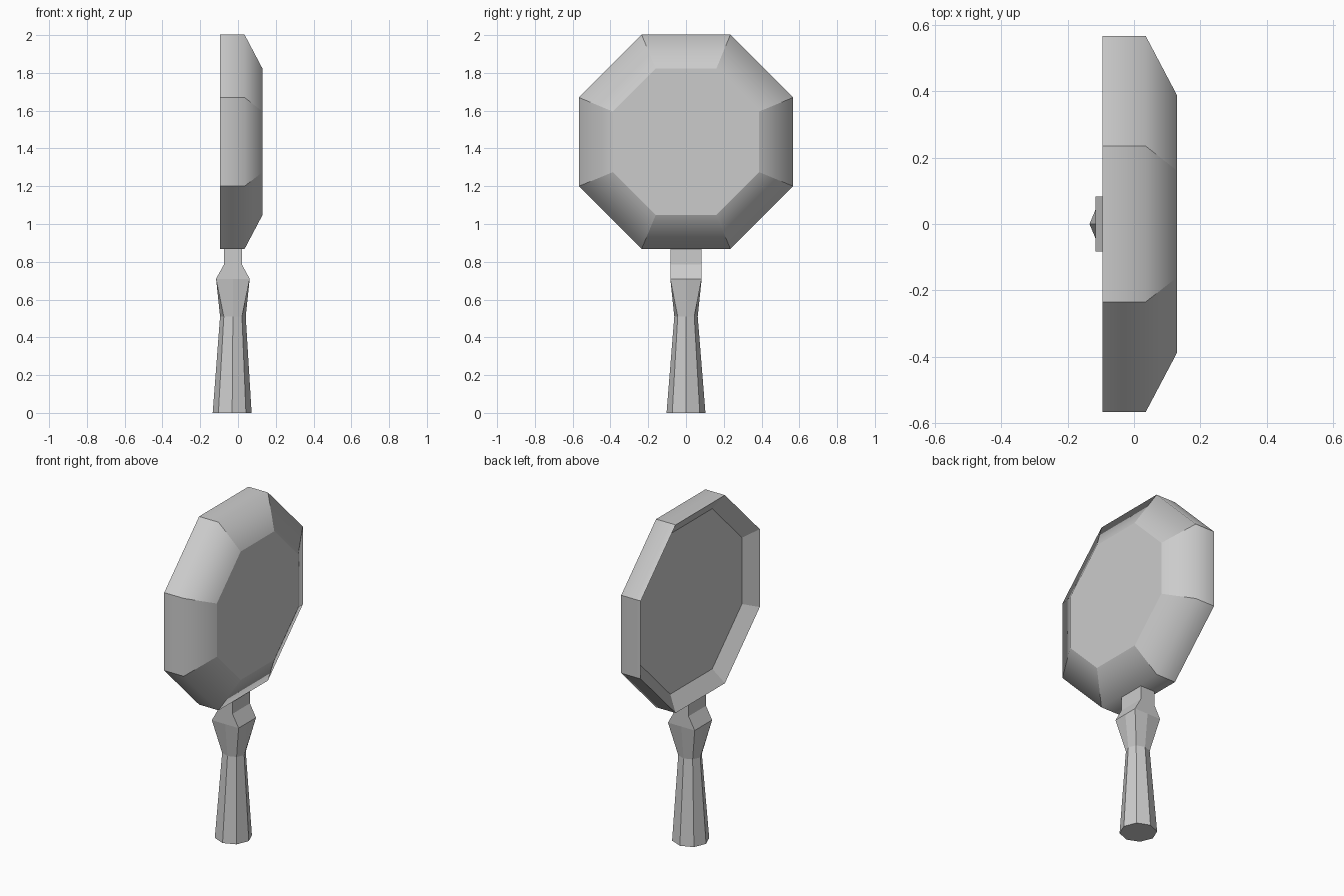
import bpy, bmesh, math

if "Cube" in bpy.data.objects:
    bpy.data.objects.remove(bpy.data.objects["Cube"])


def loft(name, rings, smooth_rings=()):
    """Skin a stack of equal-length rings and cap both ends."""
    bm = bmesh.new()
    rows = [[bm.verts.new(p) for p in ring] for ring in rings]
    n = len(rows[0])
    for a, b in zip(rows, rows[1:]):
        for i in range(n):
            j = (i + 1) % n
            bm.faces.new((a[i], a[j], b[j], b[i]))
    bm.faces.new(rows[0])
    bm.faces.new(rows[-1])
    bmesh.ops.recalc_face_normals(bm, faces=bm.faces)
    # Everything is faceted except the chosen soft rings
    for f in bm.faces:
        f.smooth = bool(smooth_rings)
    soft = {v for r in smooth_rings for v in rows[r]}
    for e in bm.edges:
        e.smooth = all(v in soft for v in e.verts)
    mesh = bpy.data.meshes.new(name)
    bm.to_mesh(mesh)
    bm.free()
    obj = bpy.data.objects.new(name, mesh)
    bpy.context.collection.objects.link(obj)
    return obj


def pan_ring(x, apothem):
    """Octagon with flat sides up, down, left and right, facing x."""
    r = apothem / math.cos(math.pi / 8)
    angles = [math.pi / 8 + i * math.pi / 4 for i in range(8)]
    return [(x, r * math.cos(a), 1.435 + r * math.sin(a)) for a in angles]


def grip_ring(z, rx, ry, diag, cx=-0.027):
    """Eight points: diag 0.707 gives an octagon, diag 1 gives a square."""
    dirs = [(1, 0), (diag, diag), (0, 1), (-diag, diag),
            (-1, 0), (-diag, -diag), (0, -1), (diag, -diag)]
    return [(cx + rx * u, ry * v, z) for u, v in dirs]


# Pan: inner floor, rim, side wall, sloped wall, flat underside
loft("pan_body", [pan_ring(x, a) for x, a in (
    (-0.035, 0.483), (-0.095, 0.567), (0.035, 0.567), (0.13, 0.387))],
    smooth_rings=(2,))

# Grip: octagonal base and waist blending to a square top
loft("handle_grip", [
    grip_ring(0.0, 0.103, 0.103, 0.707, -0.031),
    grip_ring(0.51, 0.068, 0.062, 0.707),
    grip_ring(0.71, 0.089, 0.083, 1.0)])

# Neck: flared collar narrowing to a flat tang under the pan
loft("handle_neck", [
    grip_ring(0.71, 0.089, 0.083, 1.0),
    grip_ring(0.785, 0.048, 0.083, 1.0),
    grip_ring(0.875, 0.048, 0.083, 1.0)])
